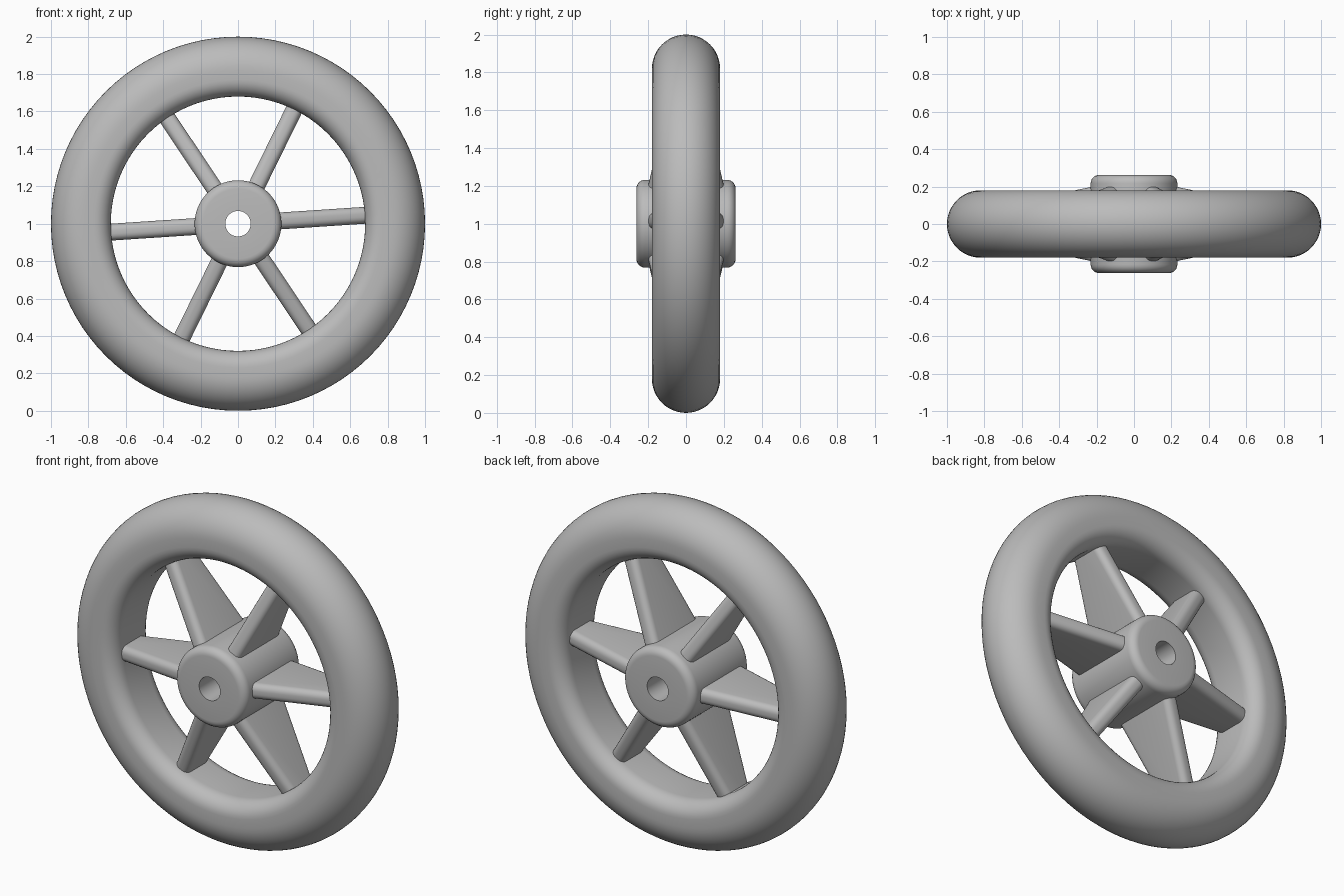
import bpy
import bmesh
from math import cos, sin, pi, radians
from mathutils import Matrix, Vector

cube = bpy.data.objects.get("Cube")
if cube:
    bpy.data.objects.remove(cube, do_unlink=True)

CENTRE = Matrix.Translation((0, 0, 1))

grey = bpy.data.materials.new("plain grey")
grey.use_nodes = True
grey.diffuse_color = (0.5, 0.5, 0.5, 1)
grey.node_tree.nodes["Principled BSDF"].inputs["Base Color"].default_value = (0.5, 0.5, 0.5, 1)


def make_object(name, bm):
    bmesh.ops.recalc_face_normals(bm, faces=bm.faces)
    mesh = bpy.data.meshes.new(name)
    bm.to_mesh(mesh)
    bm.free()
    mesh.materials.append(grey)
    obj = bpy.data.objects.new(name, mesh)
    bpy.context.collection.objects.link(obj)
    bpy.ops.object.select_all(action="DESELECT")
    obj.select_set(True)
    bpy.context.view_layer.objects.active = obj
    bpy.ops.object.shade_smooth_by_angle(angle=radians(35))
    return obj


def arc(r, y, radius, start, end, steps):
    """Points (radius from axle, y) along an arc."""
    angles = [radians(start + (end - start) * i / steps) for i in range(steps + 1)]
    return [(r + radius * cos(a), y + radius * sin(a)) for a in angles]


def revolve(name, profile, segments=96):
    """Turn a closed profile around the axle."""
    bm = bmesh.new()
    rings = []
    for s in range(segments):
        a = 2 * pi * s / segments
        rings.append([bm.verts.new(CENTRE @ Vector((r * cos(a), y, r * sin(a))))
                      for r, y in profile])
    n = len(profile)
    for s in range(segments):
        here, there = rings[s], rings[(s + 1) % segments]
        for i in range(n):
            j = (i + 1) % n
            bm.faces.new((here[i], here[j], there[j], there[i]))
    return make_object(name, bm)


# Tyre: round tread, softly rounded inner edges
inner = 0.09
revolve("tyre", arc(0.82, 0, 0.18, -90, 90, 24)
        + arc(0.68 + inner, 0.18 - inner, inner, 90, 180, 8)
        + arc(0.68 + inner, inner - 0.18, inner, 180, 270, 8))

# Hub: rounded drum with the axle hole through it
fillet, half = 0.045, 0.262
rim = 0.232 - fillet
revolve("hub", arc(rim, fillet - half, fillet, -90, 0, 6)
        + arc(rim, half - fillet, fillet, 0, 90, 6)
        + [(0.068, half), (0.068, -half)])

# Spokes: rounded blades, deep at the hub and narrow at the tyre
for k in range(6):
    bm = bmesh.new()
    bmesh.ops.create_cube(bm, size=1)
    for v in bm.verts:
        r, depth = (0.76, 0.087) if v.co.x > 0 else (0.12, 0.221)
        v.co = (r, depth * (1 if v.co.y > 0 else -1), 0.09 * v.co.z)
    long_edges = [e for e in bm.edges
                  if abs(e.verts[0].co.x - e.verts[1].co.x) > 0.1]
    bmesh.ops.bevel(bm, geom=long_edges, offset=0.036, segments=5,
                    profile=0.5, affect="EDGES")
    bm.transform(CENTRE @ Matrix.Rotation(-radians(3.8 + 60 * k), 4, "Y"))
    make_object(f"spoke_{k + 1}", bm)
